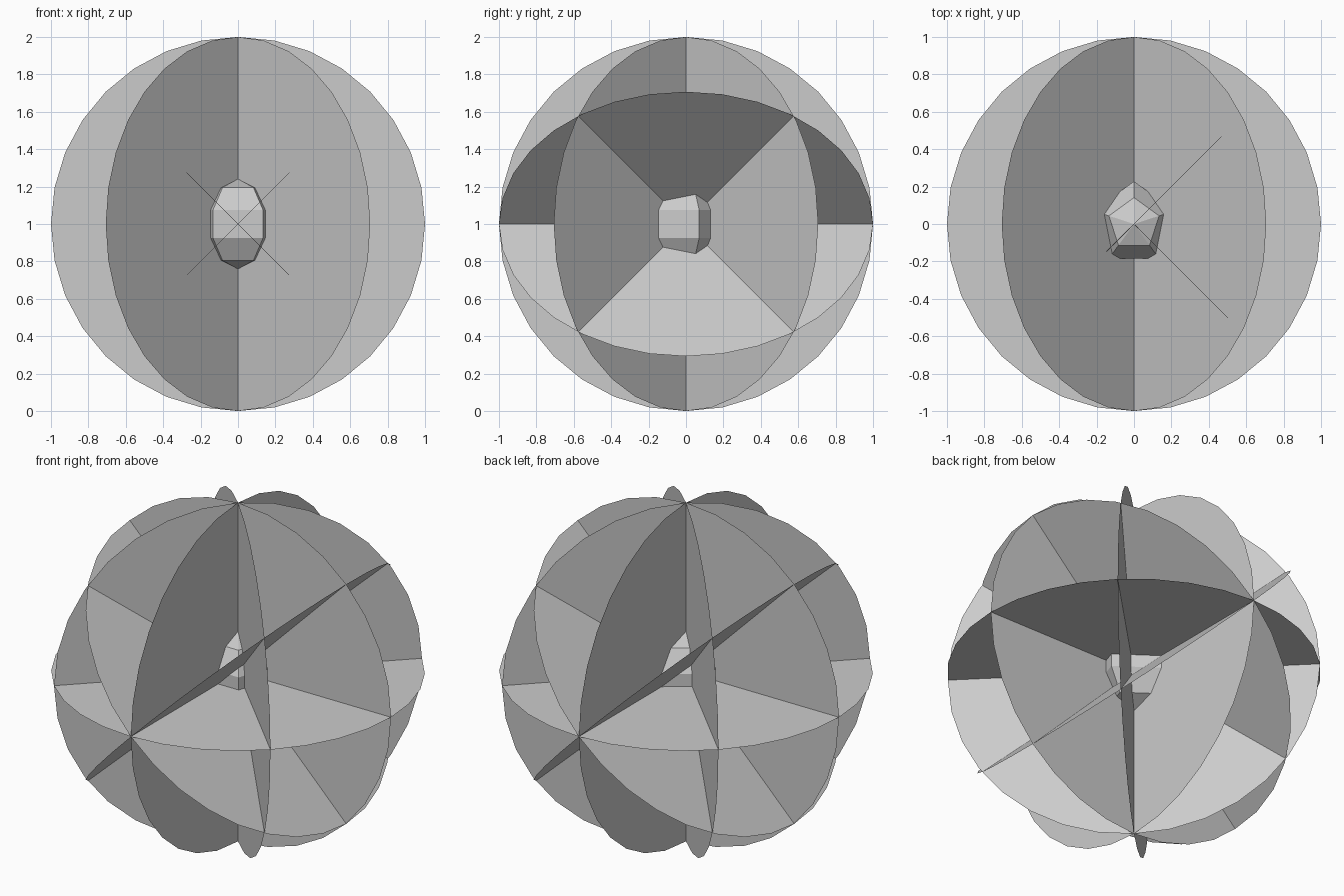
import bpy, bmesh
from math import radians
from mathutils import Matrix

if "Cube" in bpy.data.objects:
    bpy.data.objects.remove(bpy.data.objects["Cube"])

CENTRE = Matrix.Translation((0, 0, 1))


def finish(name, bm):
    """Turn a bmesh into a flat-shaded object centred at z = 1."""
    bmesh.ops.transform(bm, matrix=CENTRE, verts=bm.verts)
    mesh = bpy.data.meshes.new(name)
    bm.to_mesh(mesh)
    bm.free()
    obj = bpy.data.objects.new(name, mesh)
    bpy.context.collection.objects.link(obj)
    return obj


def disc(name, *turns):
    """Paper-thin 32-sided disc, turned about (angle, axis) in order."""
    m = Matrix.Identity(4)
    for angle, axis in turns:
        m = Matrix.Rotation(radians(angle), 4, axis) @ m
    bm = bmesh.new()
    bmesh.ops.create_circle(bm, cap_ends=True, segments=32, radius=1, matrix=m)
    return finish(name, bm)


# Three discs in the main planes
disc("horizontal_disc")
disc("front_facing_disc", (90, 'X'))
disc("side_facing_disc", (90, 'Y'))

# Diagonal pairs: upright discs, and discs tilted about the y axis
for side, a in (("left", -45), ("right", 45)):
    disc(f"upright_diagonal_disc_{side}", (90, 'Y'), (a, 'Z'))
    disc(f"tilted_disc_{side}", (a, 'Y'))

# Small five-sided core
bm = bmesh.new()
bmesh.ops.create_uvsphere(bm, u_segments=5, v_segments=5, radius=0.24)
# put a corner column on +y
if max(v.co.y for v in bm.verts) < 0.22:
    bmesh.ops.rotate(bm, verts=bm.verts, matrix=Matrix.Rotation(radians(180), 3, 'Z'))
if max(v.co.y for v in bm.verts) < 0.22:
    bmesh.ops.rotate(bm, verts=bm.verts, matrix=Matrix.Rotation(radians(90), 3, 'Z'))
finish("core", bm)
